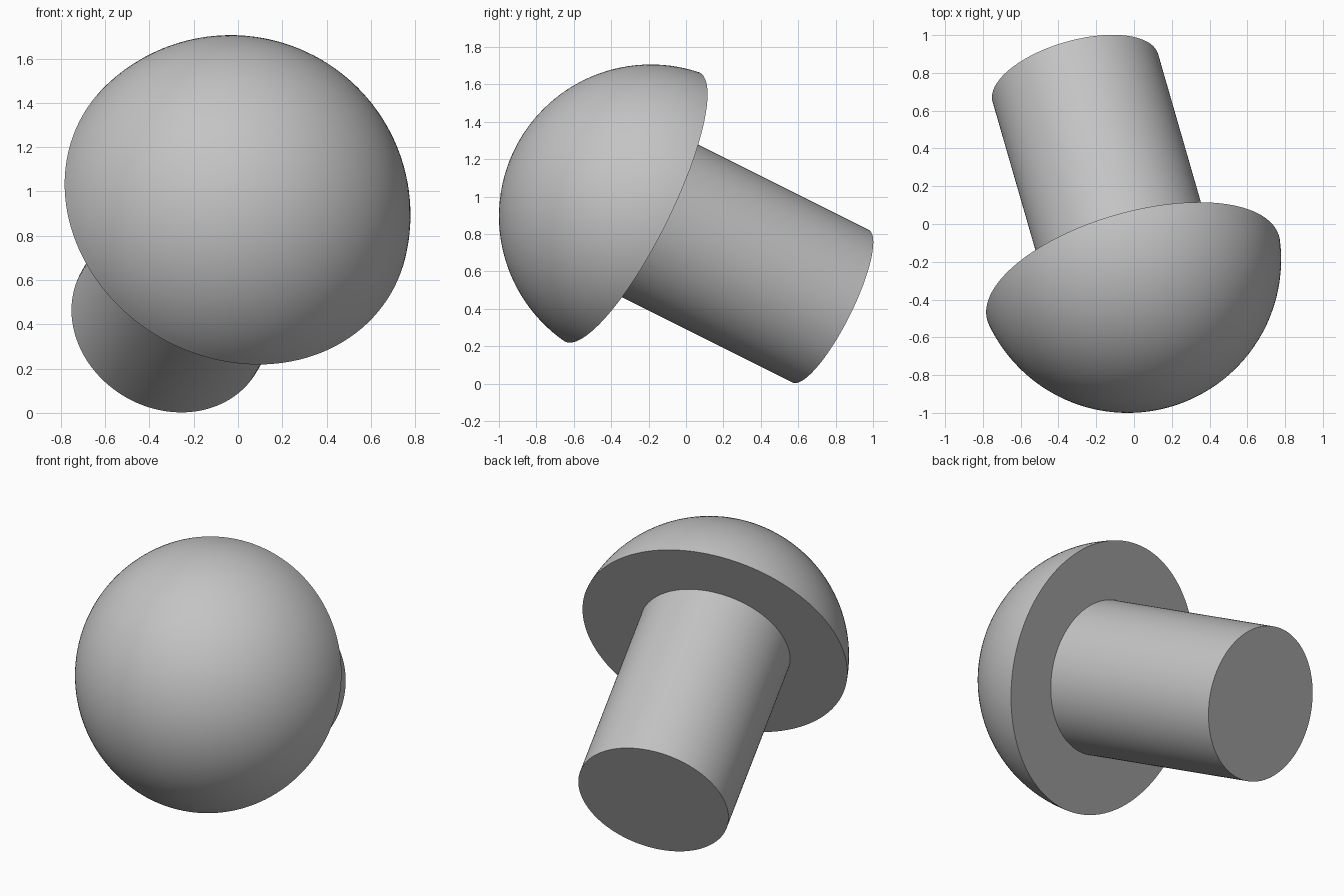
import bpy, bmesh, math
from mathutils import Vector

cube = bpy.data.objects.get("Cube")
if cube:
    bpy.data.objects.remove(cube, do_unlink=True)

DOME_R = 0.812                        # sphere radius of the domed head
RIM_H = 0.114                         # flat underside, above the sphere centre
SHANK_R = 0.456
SHANK_END = -1.11                     # shank end, below the sphere centre
CENTRE = Vector((-0.033, -0.188, 0.894))
AXIS = Vector((0.25, -math.sqrt(3) / 2, math.sqrt(3) / 4))   # towards the dome
ARC_STEPS, SIDES = 32, 128

steel = bpy.data.materials.new("light grey steel")
colour = (0.55, 0.55, 0.55, 1)
steel.diffuse_color = colour
steel.use_nodes = True
steel.node_tree.nodes["Principled BSDF"].inputs["Base Color"].default_value = colour

# Half section: dome arc from apex to rim, flat underside, shank wall, flat end
rim_angle = math.acos(RIM_H / DOME_R)
profile = [(DOME_R * math.sin(a), DOME_R * math.cos(a))
           for a in (rim_angle * i / ARC_STEPS for i in range(ARC_STEPS + 1))]
profile += [(SHANK_R, RIM_H), (SHANK_R, SHANK_END), (0, SHANK_END)]

# Revolve the section into one closed solid
bm = bmesh.new()
verts = [bm.verts.new((r, 0, z)) for r, z in profile]
edges = [bm.edges.new(pair) for pair in zip(verts, verts[1:])]
bmesh.ops.spin(bm, geom=verts + edges, cent=(0, 0, 0), axis=(0, 0, 1),
               angle=2 * math.pi, steps=SIDES)
bmesh.ops.remove_doubles(bm, verts=bm.verts[:], dist=0.0005)
bmesh.ops.recalc_face_normals(bm, faces=bm.faces[:])
mesh = bpy.data.meshes.new("domed_rivet")
bm.to_mesh(mesh)
bm.free()
mesh.materials.append(steel)

# Tilt the rivet along its axis
rivet = bpy.data.objects.new("domed_rivet", mesh)
bpy.context.collection.objects.link(rivet)
rivet.rotation_euler = AXIS.to_track_quat('Z', 'Y').to_euler()
rivet.location = CENTRE

bpy.ops.object.select_all(action='DESELECT')
rivet.select_set(True)
bpy.context.view_layer.objects.active = rivet
bpy.ops.object.shade_smooth_by_angle(angle=math.radians(35))
